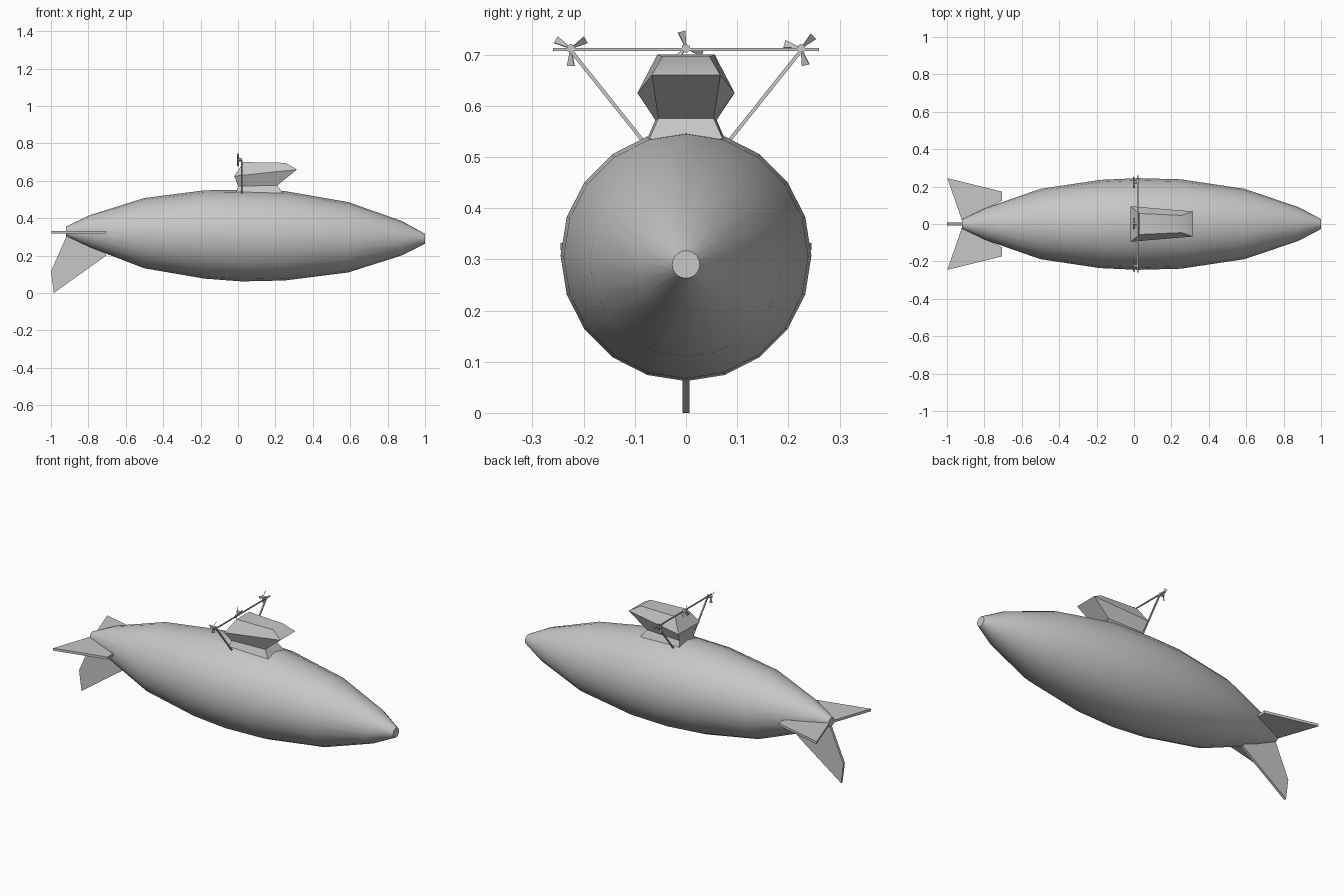
import bpy, bmesh, math
from mathutils import Vector

if "Cube" in bpy.data.objects:
    bpy.data.objects.remove(bpy.data.objects["Cube"])

GREY = (0.57, 0.57, 0.57, 1)
grey = bpy.data.materials.new("plain grey")
grey.use_nodes = True
grey.diffuse_color = GREY
grey.node_tree.nodes["Principled BSDF"].inputs["Base Color"].default_value = GREY


def loft(name, rings, angle=30):
    """Skin a list of equal-length point rings, cap both ends."""
    bm = bmesh.new()
    loops = [[bm.verts.new(p) for p in ring] for ring in rings]
    n = len(loops[0])
    for a, b in zip(loops, loops[1:]):
        for i in range(n):
            j = (i + 1) % n
            bm.faces.new((a[i], a[j], b[j], b[i]))
    bm.faces.new(loops[0])
    bm.faces.new(loops[-1])
    bmesh.ops.recalc_face_normals(bm, faces=bm.faces)
    mesh = bpy.data.meshes.new(name)
    bm.to_mesh(mesh)
    bm.free()
    mesh.materials.append(grey)
    obj = bpy.data.objects.new(name, mesh)
    bpy.context.collection.objects.link(obj)
    bpy.ops.object.select_all(action='DESELECT')
    obj.select_set(True)
    bpy.context.view_layer.objects.active = obj
    bpy.ops.object.shade_smooth_by_angle(angle=math.radians(angle))
    return obj


def bar(name, start, end, radius, sides=4):
    start, end = Vector(start), Vector(end)
    turn = (end - start).to_track_quat('Z', 'Y')
    section = [turn @ Vector((radius * math.cos(a), radius * math.sin(a), 0))
               for a in (math.tau * (i + 0.5) / sides for i in range(sides))]
    return loft(name, [[c + p for p in section] for c in (start, end)])


# Hull: twenty-sided rings as (x, centre height, radius)
stations = [(-0.92, 0.33, 0.025), (-0.79, 0.33, 0.087), (-0.5, 0.32, 0.188),
            (-0.18, 0.313, 0.236), (0.02, 0.307, 0.245), (0.25, 0.306, 0.239),
            (0.59, 0.298, 0.188), (0.875, 0.293, 0.092), (1.0, 0.29, 0.027)]
SIDES = 20
loft("hull", [[(x, r * math.cos(math.tau * i / SIDES), z + r * math.sin(math.tau * i / SIDES))
               for i in range(SIDES)] for x, z, r in stations])

# Tail fins: thin plates, two level and one hanging below
level = [(-0.92, 0.02), (-0.998, 0.245), (-0.705, 0.173), (-0.705, 0.124)]
for side, name in ((1, "left_fin"), (-1, "right_fin")):
    loft(name, [[(x, side * y, 0.325 + h) for x, y in level] for h in (-0.007, 0.007)])
lower = [(-0.91, 0.32), (-1.0, 0.115), (-0.985, 0.0), (-0.705, 0.2), (-0.75, 0.28)]
loft("lower_fin", [[(x, h, z) for x, z in lower] for h in (-0.007, 0.007)])

# Cabin: levels as rear (x, z, half width) and front (x, z, half width)
levels = [((-0.01, 0.535, 0.076), (0.24, 0.535, 0.072)),
          ((0.0, 0.572, 0.06), (0.21, 0.575, 0.054)),
          ((-0.02, 0.625, 0.095), (0.315, 0.66, 0.067)),
          ((0.03, 0.7, 0.056), (0.255, 0.696, 0.046))]
loft("cabin", [[(a[0], -a[2], a[1]), (b[0], -b[2], b[1]),
                (b[0], b[2], b[1]), (a[0], a[2], a[1])] for a, b in levels], 45)

# Propeller frame: cross bar and two slanted struts
FX, FZ = 0.02, 0.71
bar("cross_bar", (FX, -0.26, FZ), (FX, 0.26, FZ), 0.004)
for side, name in ((1, "left_strut"), (-1, "right_strut")):
    bar(name, (FX, side * 0.083, 0.53), (FX, side * 0.225, 0.708), 0.005)

# Three propellers: hub and three twisted, flaring blades
for name, y, start in (("right", -0.225, 150), ("middle", 0, 105), ("left", 0.225, 165)):
    centre = Vector((0.0, y, FZ + 0.002))
    bar(name + "_hub", (-0.005, y, FZ + 0.002), (FX, y, FZ + 0.002), 0.009, 6)
    for k in range(3):
        a = math.radians(start + 120 * k)
        out = Vector((0, math.cos(a), math.sin(a)))
        across = Vector((0.6, -0.8 * math.sin(a), 0.8 * math.cos(a)))
        thick = out.cross(across) * 0.001
        rings = []
        for dist, half in ((0.005, 0.002), (0.034, 0.009)):
            mid = centre + out * dist
            w = across * half
            rings.append([mid - w - thick, mid + w - thick, mid + w + thick, mid - w + thick])
        loft(f"{name}_blade_{k + 1}", rings)
